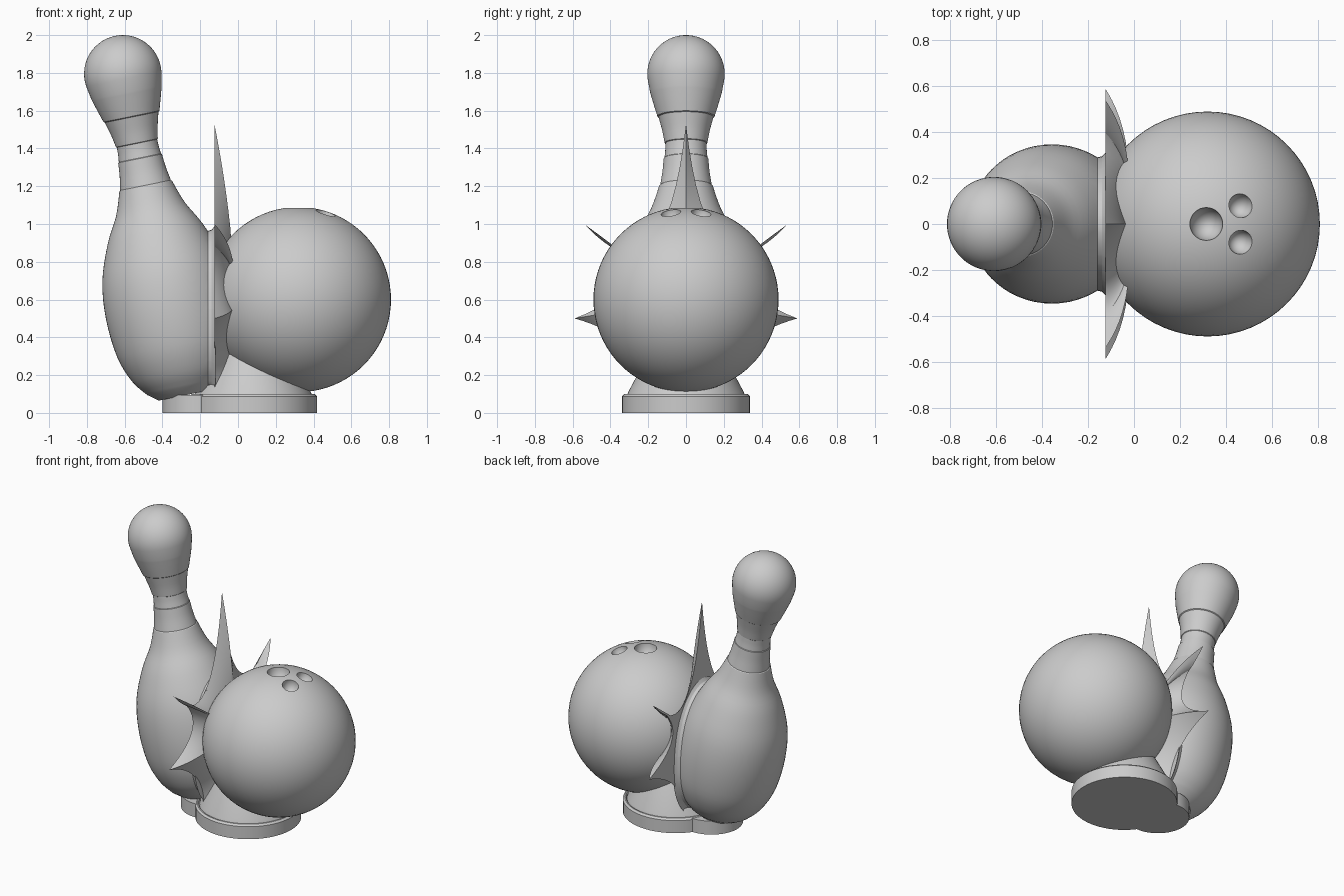
import bpy, bmesh
from math import sin, cos, pi, radians, asin
from mathutils import Vector, Matrix

if "Cube" in bpy.data.objects:
    bpy.data.objects.remove(bpy.data.objects["Cube"])


def finish(bm, name, angle=30):
    bmesh.ops.recalc_face_normals(bm, faces=bm.faces)
    me = bpy.data.meshes.new(name)
    bm.to_mesh(me)
    bm.free()
    ob = bpy.data.objects.new(name, me)
    bpy.context.collection.objects.link(ob)
    smooth(ob, angle)
    return ob


def smooth(ob, angle=30):
    bpy.ops.object.select_all(action='DESELECT')
    ob.select_set(True)
    bpy.context.view_layer.objects.active = ob
    bpy.ops.object.shade_smooth_by_angle(angle=radians(angle))


def lathe(profile, n=64):
    """Revolve (radius, z) points around z; radius 0 makes a pole."""
    bm = bmesh.new()
    rings = []
    for r, z in profile:
        if r < 1e-6:
            rings.append([bm.verts.new((0, 0, z))] * n)
        else:
            rings.append([bm.verts.new((r * cos(2 * pi * i / n), r * sin(2 * pi * i / n), z))
                          for i in range(n)])
    for a, b in zip(rings, rings[1:]):
        for i in range(n):
            j = (i + 1) % n
            quad = list(dict.fromkeys([a[i], a[j], b[j], b[i]]))
            bm.faces.new(quad)
    return bm


def spline(pts, steps=4):
    """Catmull-Rom curve through 2D points."""
    p = [pts[0]] + pts + [pts[-1]]
    p = [Vector(q) for q in p]
    out = []
    for a, b, c, d in zip(p, p[1:], p[2:], p[3:]):
        for k in range(steps):
            t = k / steps
            out.append(0.5 * (2 * b + (c - a) * t + (2 * a - 5 * b + 4 * c - d) * t * t
                              + (3 * b - a - 3 * c + d) * t ** 3))
    return [tuple(q) for q in out] + [pts[-1]]


# Bowling pin: profile measured down from the head centre, then tilted
head = [(0.205 * sin(a), 0.205 * cos(a)) for a in [radians(7 * i) for i in range(15)]]
head[0] = (0, 0.205)
upper_neck = spline([(0.19, -0.10), (0.171, -0.165), (0.151, -0.230)])
neck = spline([(0.145, -0.234), (0.125, -0.31), (0.113, -0.373)])
band = spline([(0.109, -0.376), (0.110, -0.415), (0.114, -0.454)])
lower_neck = spline([(0.118, -0.457), (0.125, -0.53), (0.137, -0.602)])
body = spline([(0.142, -0.606), (0.185, -0.73), (0.258, -0.866), (0.326, -1.056),
               (0.347, -1.256), (0.329, -1.464), (0.277, -1.607), (0.213, -1.692)])
bm = lathe(head + upper_neck + neck + band + lower_neck + body + [(0.16, -1.733), (0, -1.733)])
bm.transform(Matrix.Translation((-0.61, 0, 1.795)) @ Matrix.Rotation(-asin(0.2), 4, 'Y'))
# trim the side facing the ball and flare the cut into a thin flange
cut = bmesh.ops.bisect_plane(bm, geom=bm.verts[:] + bm.edges[:] + bm.faces[:],
                             plane_co=(-0.16, 0, 0), plane_no=(1, 0, 0), clear_outer=True)
loop = [e for e in cut['geom_cut'] if isinstance(e, bmesh.types.BMEdge)]
for x, s in ((-0.14, 1.015), (-0.13, 1.03), (-0.12, 1.04)):
    ext = bmesh.ops.extrude_edge_only(bm, edges=loop)['geom']
    loop = [e for e in ext if isinstance(e, bmesh.types.BMEdge)]
    for v in [v for v in ext if isinstance(v, bmesh.types.BMVert)]:
        v.co = (x, v.co.y * s, 0.58 + (v.co.z - 0.58) * s)
bmesh.ops.contextual_create(bm, geom=loop)
finish(bm, "bowling_pin", 28)

# Impact burst: seven-pointed star, flat at the back and domed to the front
tips = [(0, 1.53), (0.54, 1.0), (0.59, 0.5), (0.21, 0.13)]
valleys = [(0.19, 0.90), (0.325, 0.72), (0.32, 0.36), (0, 0.22)]
tips += [(-y, z) for y, z in tips[:0:-1]]
valleys += [(-y, z) for y, z in valleys[2::-1]]
seg = 16
outline = []
for k in range(7):
    a, b, v = Vector(tips[k]), Vector(tips[(k + 1) % 7]), Vector(valleys[k])
    c = 2 * v - (a + b) / 2
    for i in range(seg):
        t = i / seg
        w = 1 - t if k == 0 else t if k == 6 else 0
        power = 3.5 - 1.8 * w
        outline.append((a * (1 - t) ** 2 + 2 * c * t * (1 - t) + b * t * t, power))
bm = bmesh.new()
mid = Vector((0, 0.6))
rings = []
for s in (1, 0.96, 0.91, 0.85, 0.78, 0.7, 0.6, 0.5, 0.4):
    ring = []
    for p, power in outline:
        q = mid + (p - mid) * s
        ring.append(bm.verts.new((-0.125 + 0.108 * (1 - s ** power), q.x, q.y)))
    rings.append(ring)
n = len(outline)
for a, b in zip(rings, rings[1:]):
    for i in range(n):
        bm.faces.new((a[i], a[(i + 1) % n], b[(i + 1) % n], b[i]))
for ring, x in ((rings[0], -0.125), (rings[-1], -0.02)):
    c = bm.verts.new((x, 0, 0.6))
    for i in range(n):
        bm.faces.new((ring[i], ring[(i + 1) % n], c))
finish(bm, "impact_star", 32)

# Bowling ball with three finger holes
bm = bmesh.new()
bmesh.ops.create_uvsphere(bm, u_segments=64, v_segments=40, radius=0.49)
bm.transform(Matrix.Translation((0.32, 0, 0.6)))
ball = finish(bm, "bowling_ball")
bm = bmesh.new()
for x, y, r in ((0.315, 0, 0.072), (0.465, 0.08, 0.053), (0.465, -0.08, 0.053)):
    out = Vector((x - 0.32, y, (0.49 ** 2 - (x - 0.32) ** 2 - y * y) ** 0.5))
    turn = out.to_track_quat('Z', 'Y').to_matrix().to_4x4()
    place = Matrix.Translation(Vector((0.32, 0, 0.6)) + out) @ turn
    bmesh.ops.create_uvsphere(bm, u_segments=32, v_segments=16, radius=r,
                              matrix=place @ Matrix.Diagonal((1, 1, 1.3, 1)))
cutter = finish(bm, "finger_hole_cutter")
cutter.hide_render = True
mod = ball.modifiers.new("finger_holes", 'BOOLEAN')
mod.operation, mod.solver, mod.object = 'DIFFERENCE', 'EXACT', cutter
bpy.context.view_layer.objects.active = ball
bpy.ops.object.modifier_apply(modifier=mod.name)
bpy.data.objects.remove(cutter)
smooth(ball)

# Base: rimmed disc with a conical pedestal, plus a small foot below the pin
bm = lathe([(0, 0), (0.338, 0), (0.338, 0.088), (0.326, 0.1), (0.318, 0.1),
            (0.312, 0.09), (0.306, 0.11), (0.2, 0.31), (0, 0.31)])
bm.transform(Matrix.Translation((0.08, 0, 0)))
finish(bm, "base_pedestal")
bm = lathe([(0, 0), (0.2, 0), (0.2, 0.095), (0, 0.095)])
bm.transform(Matrix.Translation((-0.2, 0, 0)))
finish(bm, "pin_foot")
